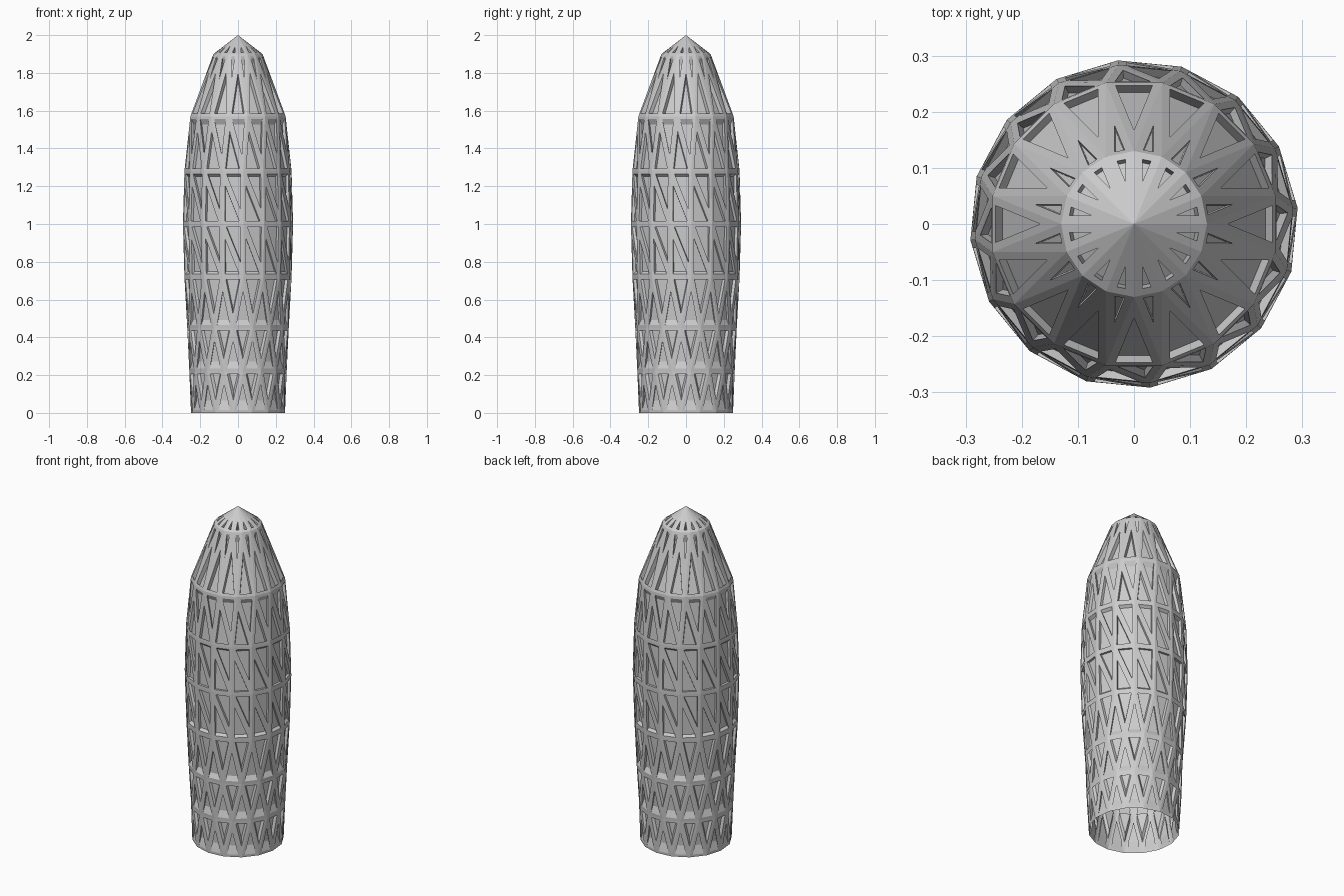
import bpy, bmesh, math
from mathutils import Vector

if "Cube" in bpy.data.objects:
    bpy.data.objects.remove(bpy.data.objects["Cube"])

SIDES = 16
STEP = 2 * math.pi / SIDES
STRUT = 0.015            # half width of each lattice strut
CENTRE = Vector((0, 0, 1))

# Ring levels: height, radius, twist (in side steps)
RINGS = [(0.00, 0.250, -2.25), (0.22, 0.259, -1.75), (0.45, 0.270, -1.25),
         (0.72, 0.285, -0.75), (1.00, 0.293, -0.75), (1.28, 0.285, -0.75),
         (1.57, 0.257, -0.50), (1.90, 0.130, 0.00)]

# Single grey finish
grey = bpy.data.materials.new("light_grey")
grey.diffuse_color = (0.6, 0.6, 0.6, 1)
grey.use_nodes = True
grey.node_tree.nodes["Principled BSDF"].inputs["Base Color"].default_value = grey.diffuse_color

# Triangulated twisting shell, open at the bottom
bm = bmesh.new()
rings = []
for z, r, twist in RINGS:
    rings.append([bm.verts.new((r * math.cos((i + twist) * STEP),
                                r * math.sin((i + twist) * STEP), z))
                  for i in range(SIDES)])
for low, high in zip(rings, rings[1:]):
    for i in range(SIDES):
        j = (i + 1) % SIDES
        bm.faces.new((low[i], low[j], high[i]))
        bm.faces.new((low[j], high[j], high[i]))

# Pointed cap
tip = bm.verts.new((0, 0, 2))
for i in range(SIDES):
    bm.faces.new((rings[-1][i], rings[-1][(i + 1) % SIDES], tip))
bm.normal_update()

# Lattice struts, then window panes recessed towards the middle
panes = list(bm.faces)
bmesh.ops.inset_individual(bm, faces=panes, thickness=STRUT, use_even_offset=True)
bmesh.ops.inset_individual(bm, faces=panes, thickness=0.0001, use_even_offset=True)
for v in {v for f in panes for v in f.verts}:
    v.co = CENTRE + (v.co - CENTRE) * 0.95

mesh = bpy.data.meshes.new("lattice_tower")
bm.to_mesh(mesh)
bm.free()
mesh.materials.append(grey)
tower = bpy.data.objects.new("lattice_tower", mesh)
bpy.context.collection.objects.link(tower)
